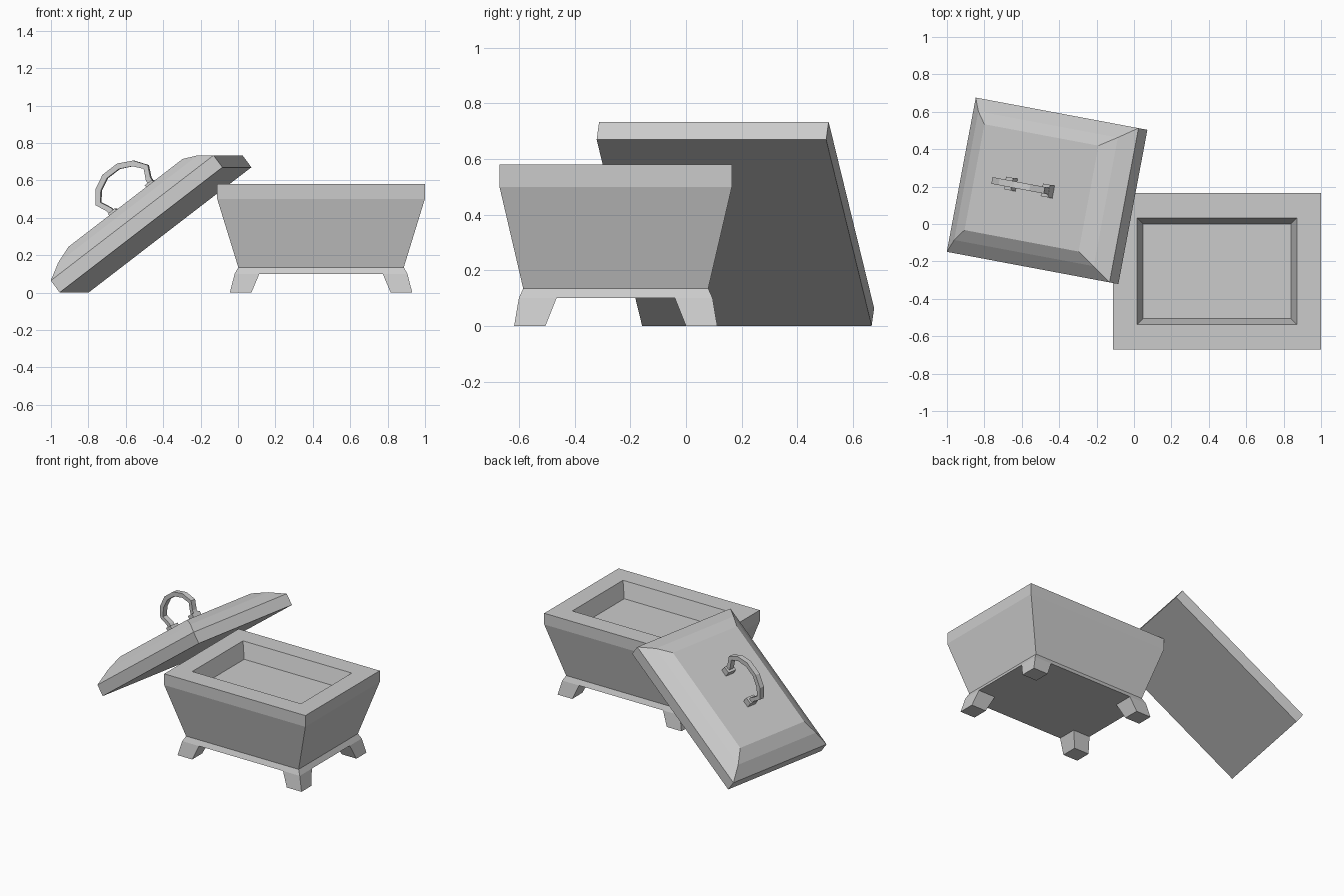
import bpy
import bmesh
from math import radians
from mathutils import Matrix

if "Cube" in bpy.data.objects:
    bpy.data.objects.remove(bpy.data.objects["Cube"])


def make_object(name, bm, matrix):
    bmesh.ops.recalc_face_normals(bm, faces=bm.faces)
    mesh = bpy.data.meshes.new(name)
    bm.to_mesh(mesh)
    bm.free()
    obj = bpy.data.objects.new(name, mesh)
    bpy.context.collection.objects.link(obj)
    obj.matrix_world = matrix
    return obj


def loft(bm, sections):
    """Join rectangles (z, x0, x1, y0, y1) into a closed solid."""
    rings = [[bm.verts.new(p) for p in
              ((x0, y0, z), (x1, y0, z), (x1, y1, z), (x0, y1, z))]
             for z, x0, x1, y0, y1 in sections]
    for a, b in zip(rings, rings[1:]):
        for i in range(4):
            j = (i + 1) % 4
            bm.faces.new((a[i], a[j], b[j], b[i]))
    bm.faces.new(rings[0][::-1])
    bm.faces.new(rings[-1])


def centred(profile):
    return [(z, -hx, hx, -hy, hy) for z, hx, hy in profile]


chest_place = Matrix.Translation((0.444, -0.2525, 0))
lid_place = (Matrix.Translation((-0.441, 0.173, 0.335))
             @ Matrix.Rotation(radians(-10.64), 4, 'Z')
             @ Matrix.Rotation(radians(-37.1), 4, 'Y'))

# Chest body: flared base, tapered walls, upright rim, shallow recess
bm = bmesh.new()
loft(bm, centred([(0.10, 0.462, 0.348), (0.135, 0.4425, 0.3325),
                  (0.50, 0.555, 0.4175), (0.58, 0.555, 0.4175),
                  (0.58, 0.4275, 0.285), (0.47, 0.395, 0.2525)]))
make_object("chest_body", bm, chest_place)

# Four splayed feet
for sx, side in ((-1, "left"), (1, "right")):
    for sy, end in ((-1, "front"), (1, "back")):
        bm = bmesh.new()
        loft(bm, [(z, sx * xi, sx * xo, sy * yi, sy * yo)
                  for z, xi, xo, yi, yo in
                  ((0.0, 0.372, 0.4875, 0.2525, 0.365),
                   (0.10, 0.33, 0.462, 0.2125, 0.348))])
        make_object(f"{end}_{side}_foot", bm, chest_place)

# Lid leaning against the chest: rim and two-step domed top
bm = bmesh.new()
loft(bm, centred([(0.0, 0.555, 0.4195), (0.08, 0.555, 0.4195),
                  (0.14, 0.4755, 0.35), (0.181, 0.389, 0.288)]))
make_object("lid", bm, lid_place)

# Hoop handle: outer and inner outlines, mirrored and given a width
outer = [(0.145, 0.18), (0.15, 0.24), (0.178, 0.30), (0.129, 0.367), (0.05, 0.407)]
inner = [(0.112, 0.18), (0.12, 0.24), (0.148, 0.297), (0.108, 0.345), (0.04, 0.378)]
outer += [(-x, z) for x, z in reversed(outer)]
inner += [(-x, z) for x, z in reversed(inner)]
bm = bmesh.new()
w = 0.018
rings = [[bm.verts.new(p) for p in ((ox, -w, oz), (ox, w, oz), (ix, w, iz), (ix, -w, iz))]
         for (ox, oz), (ix, iz) in zip(outer, inner)]
for a, b in zip(rings, rings[1:]):
    for i in range(4):
        j = (i + 1) % 4
        bm.faces.new((a[i], a[j], b[j], b[i]))
bm.faces.new(rings[0])
bm.faces.new(rings[-1])
make_object("lid_handle", bm, lid_place)

# Handle mounts
for s, side in ((-1, "lower"), (1, "upper")):
    bm = bmesh.new()
    loft(bm, [(z, s * 0.102, s * 0.15, -0.034, 0.034) for z in (0.175, 0.222)])
    make_object(f"{side}_handle_mount", bm, lid_place)
